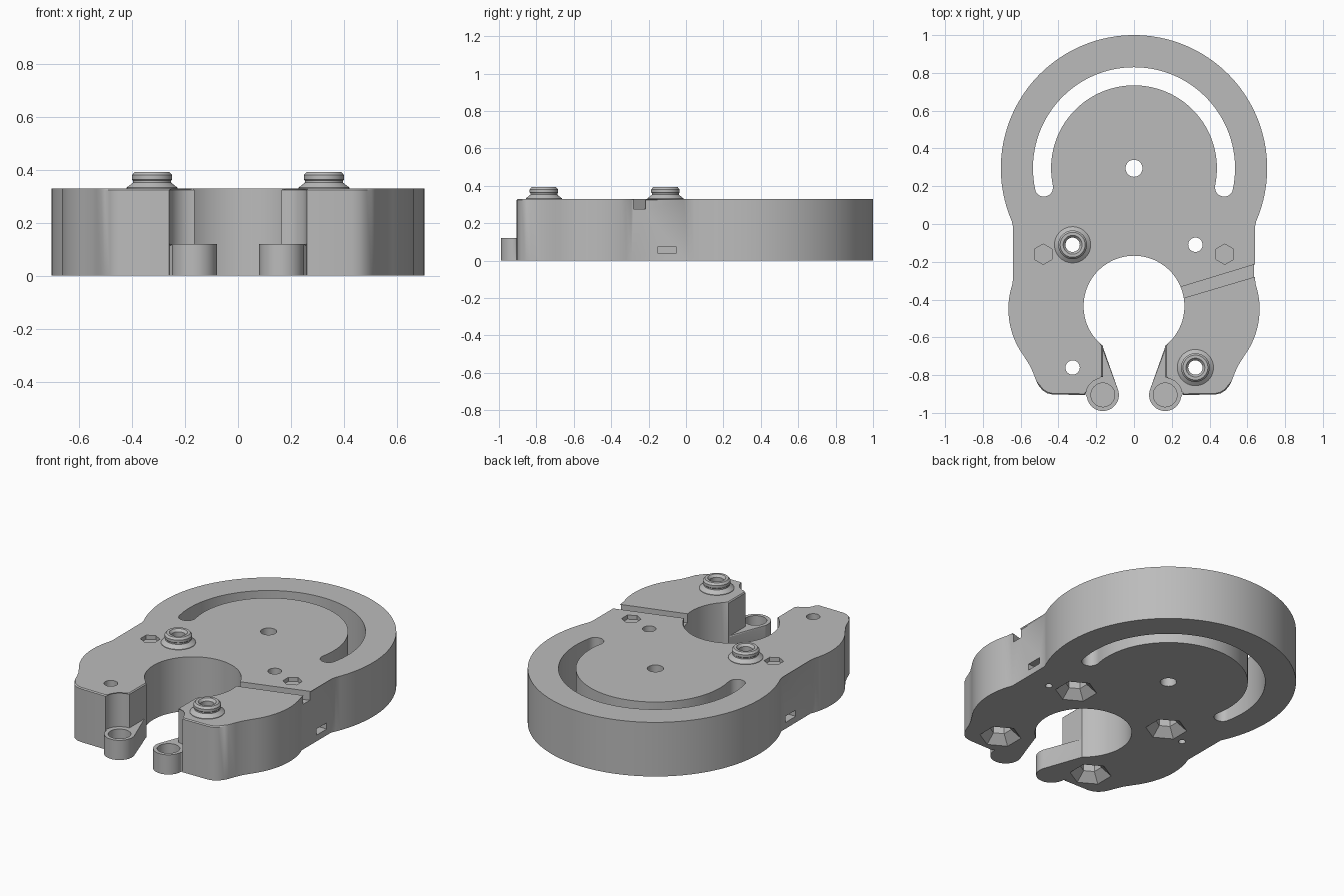
import bpy, bmesh
from math import sin, cos, pi, radians

if "Cube" in bpy.data.objects:
    bpy.data.objects.remove(bpy.data.objects["Cube"])

TOP = 0.33
grey = bpy.data.materials.new("plain_grey")
grey.use_nodes = True
COLOUR = (0.5, 0.5, 0.5, 1)
grey.diffuse_color = COLOUR
grey.node_tree.nodes["Principled BSDF"].inputs["Base Color"].default_value = COLOUR


def arc(cx, cy, r, a, b, n):
    """Points on an arc, angles in degrees."""
    return [(cx + r * cos(radians(a + (b - a) * i / n)),
             cy + r * sin(radians(a + (b - a) * i / n))) for i in range(n + 1)]


def circle(cx, cy, r, n=32):
    return arc(cx, cy, r, 0, 360, n)[:-1]


def hexagon(cx, cy, r):
    return arc(cx, cy, r, 30, 330, 5)


def make(name, bm):
    bmesh.ops.recalc_face_normals(bm, faces=bm.faces)
    me = bpy.data.meshes.new(name)
    bm.to_mesh(me)
    bm.free()
    me.materials.append(grey)
    ob = bpy.data.objects.new(name, me)
    bpy.context.collection.objects.link(ob)
    return ob


def loft(name, layers, chamfer=0):
    """Solid through a stack of (outline, z) layers with equal point counts."""
    bm = bmesh.new()
    rings = [[bm.verts.new((x, y, z)) for x, y in pts] for pts, z in layers]
    n = len(rings[0])
    for lo, hi in zip(rings, rings[1:]):
        for i in range(n):
            j = (i + 1) % n
            bm.faces.new((lo[i], lo[j], hi[j], hi[i]))
    bm.faces.new(rings[0][::-1])
    cap = bm.faces.new(rings[-1])
    if chamfer:
        bmesh.ops.bevel(bm, geom=list(cap.edges), offset=chamfer,
                        segments=1, affect='EDGES')
    return make(name, bm)


def prism(name, pts, z0, z1, chamfer=0):
    return loft(name, [(pts, z0), (pts, z1)], chamfer)


def boolean(target, other, operation='DIFFERENCE'):
    mod = target.modifiers.new("cut", 'BOOLEAN')
    mod.operation = operation
    mod.solver = 'EXACT'
    mod.object = other
    bpy.context.view_layer.objects.active = target
    bpy.ops.object.modifier_apply(modifier=mod.name)
    bpy.data.objects.remove(other)


def smooth(ob):
    bpy.ops.object.select_all(action='DESELECT')
    ob.select_set(True)
    bpy.context.view_layer.objects.active = ob
    bpy.ops.object.shade_smooth_by_angle(angle=radians(30))


# Main body outline: right half, then mirrored
half = arc(0, 0.295, 0.705, 90, -25.7, 48)
half += arc(0.245, -0.45, 0.42, 22, -36, 14)
half += [(0.552, -0.748), (0.535, -0.785), (0.518, -0.83), (0.505, -0.855),
         (0.485, -0.88), (0.46, -0.896), (0.43, -0.903)]
half += arc(0.165, -0.905, 0.095, 0, 90, 8)
half += arc(0, -0.435, 0.267, -51.8, 90, 32)
outline = half + [(-x, y) for x, y in half[-2:0:-1]]
body = prism("body", outline, 0, TOP, 0.006)

# Low lugs beside the mouth, with blind round recesses
for s in (1, -1):
    lug = [(0.27, -0.65), (0.166, -0.648)]
    lug += arc(0.165, -0.905, 0.085, 162, 360, 24) + [(0.27, -0.88)]
    boolean(body, prism("lug", [(s * x, y) for x, y in lug], 0, 0.12, 0.005), 'UNION')
    boolean(body, prism("recess", circle(s * 0.165, -0.905, 0.063), 0.04, 0.2))

# Curved through slot and pivot hole
slot = arc(0, 0.295, 0.535, -12, 192, 64)
slot += arc(-0.477, 0.193, 0.048, 192, 372, 12)[1:-1]
slot += arc(0, 0.295, 0.439, 192, -12, 64)
slot += arc(0.477, 0.193, 0.048, 168, 348, 12)[1:-1]
boolean(body, prism("slot", slot, -0.1, 0.5))
boolean(body, prism("pivot_hole", circle(0, 0.295, 0.045), -0.1, 0.5))

for s in (1, -1):
    # Screw holes with flared hexagonal pockets underneath
    for y in (-0.11, -0.76):
        x = s * 0.325
        boolean(body, prism("screw_hole", circle(x, y, 0.038), -0.1, 0.5))
        boolean(body, loft("nut_pocket", [
            (hexagon(x, y, 0.126), -0.01), (hexagon(x, y, 0.06), 0.05),
            (hexagon(x, y, 0.06), 0.17)]))
    # Shallow hexagon on top, pilot hole below, slit in the side
    boolean(body, prism("top_hexagon", hexagon(s * 0.48, -0.16, 0.054), TOP - 0.025, 0.5))
    boolean(body, prism("pilot_hole", circle(s * 0.48, -0.16, 0.02, 20), -0.1, 0.1))
    slit = [(s * x, y) for x, y in ((0.45, -0.15), (0.8, -0.15), (0.8, -0.053), (0.45, -0.053))]
    boolean(body, prism("side_slit", slit, 0.038, 0.076))

# Slanted groove from throat to outer wall
groove = [(0.15, -0.425), (0.8, -0.232), (0.8, -0.165), (0.15, -0.363)]
boolean(body, prism("groove", groove, TOP - 0.055, 0.5))
smooth(body)


# Raised collars around two of the screw holes
def collar(name, cx, cy, n=40):
    profile = [(0.038, TOP - 0.01), (0.096, TOP - 0.01), (0.096, TOP + 0.003),
               (0.072, TOP + 0.022), (0.072, TOP + 0.03), (0.076, TOP + 0.034),
               (0.076, TOP + 0.05), (0.066, TOP + 0.062), (0.05, TOP + 0.062),
               (0.038, TOP + 0.048)]
    bm = bmesh.new()
    rings = [[bm.verts.new((cx + r * cos(2 * pi * i / n), cy + r * sin(2 * pi * i / n), z))
              for i in range(n)] for r, z in profile]
    for a, b in zip(rings, rings[1:] + rings[:1]):
        for i in range(n):
            j = (i + 1) % n
            bm.faces.new((a[i], a[j], b[j], b[i]))
    smooth(make(name, bm))


collar("rear_collar", -0.325, -0.11)
collar("front_collar", 0.325, -0.76)
